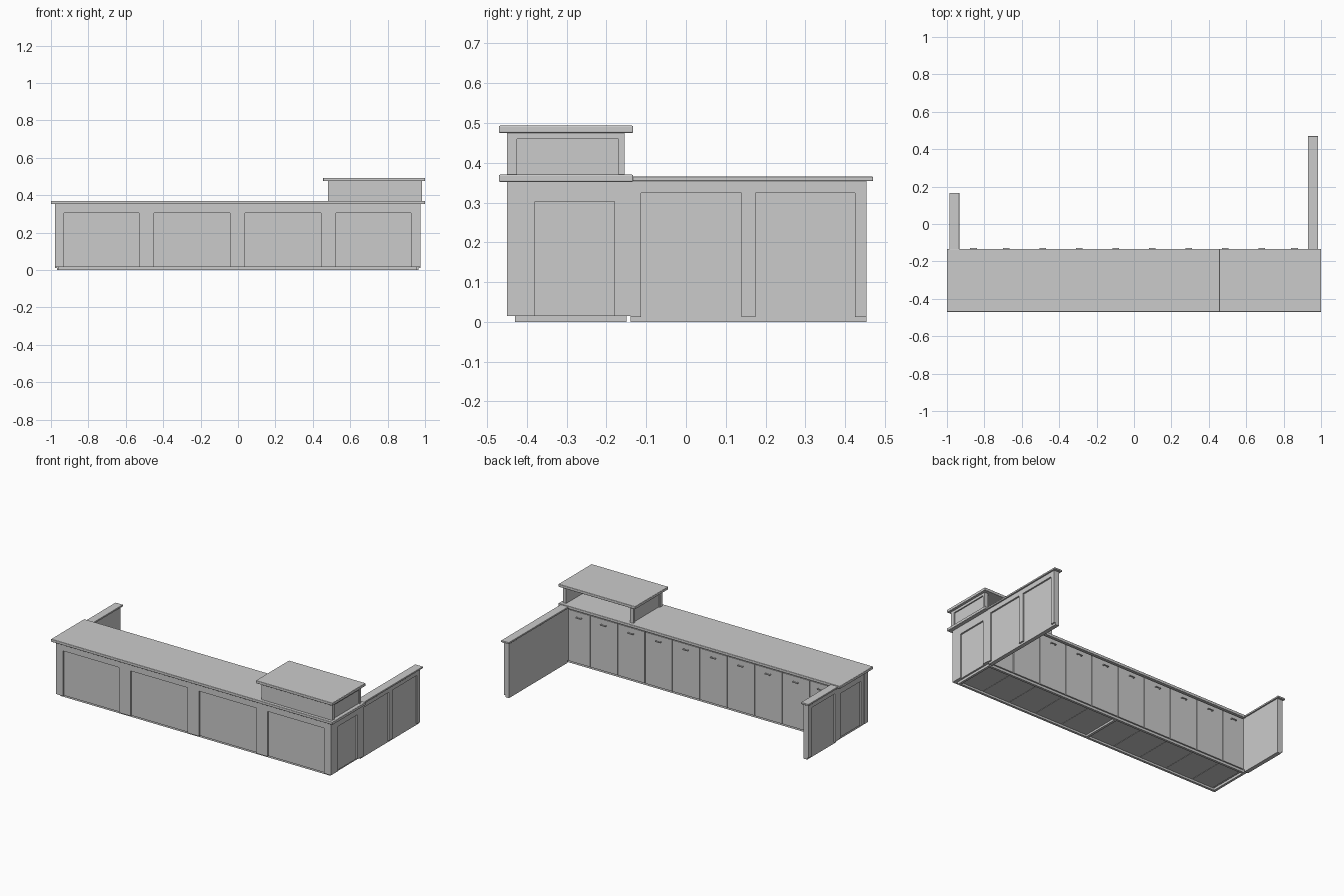
import bpy, bmesh


def boxes(name, items, bevel=0.0):
    """One object made of axis-aligned boxes (x0, x1, y0, y1, z0, z1)."""
    bm = bmesh.new()
    for x0, x1, y0, y1, z0, z1 in items:
        vs = bmesh.ops.create_cube(bm, size=1)["verts"]
        for v in vs:
            v.co = (x1 if v.co.x > 0 else x0,
                    y1 if v.co.y > 0 else y0,
                    z1 if v.co.z > 0 else z0)
    me = bpy.data.meshes.new(name)
    bm.to_mesh(me)
    bm.free()
    ob = bpy.data.objects.new(name, me)
    bpy.context.collection.objects.link(ob)
    if bevel:
        m = ob.modifiers.new("soft_edge", "BEVEL")
        m.width, m.segments = bevel, 3
    return ob


def panelled(name, axis, a0, a1, z0, z1, inner, recess, face, openings, top, base_z=None):
    """Backing board with proud stiles and a top rail around open-bottomed recesses."""
    def b(s, e, d0, d1, lo, hi):
        d0, d1 = sorted((d0, d1))
        return (s, e, d0, d1, lo, hi) if axis == "x" else (d0, d1, s, e, lo, hi)
    items = [b(a0, a1, inner, recess, z0 if base_z is None else base_z, z1)]
    items.append(b(a0, a1, recess, face, top, z1))
    edges = [a0] + [v for o in openings for v in o] + [a1]
    for s, e in zip(edges[::2], edges[1::2]):
        items.append(b(s, e, recess, face, z0, top))
    return boxes(name, items)


# main counter shell: front and two panelled ends
panelled("front_panel", "x", -0.978, 0.975, 0.015, 0.352, -0.415, -0.44, -0.45,
         [(-0.93, -0.53), (-0.45, -0.042), (0.038, 0.445), (0.525, 0.925)], 0.305)
for side, s in (("right", 1), ("left", -1)):
    panelled(side + "_end_panel", "y", -0.449, -0.14, 0.015, 0.352,
             s * 0.94, s * 0.966, s * 0.976, [(-0.38, -0.18)], 0.302)

# recessed plinth frame
boxes("plinth", [(-0.96, 0.955, -0.43, -0.415, 0, 0.015),
                 (-0.96, 0.955, -0.165, -0.15, 0, 0.015),
                 (-0.96, -0.945, -0.415, -0.165, 0, 0.015),
                 (0.94, 0.955, -0.415, -0.165, 0, 0.015),
                 (-0.008, 0.008, -0.415, -0.165, 0, 0.015)])

# cabinets, doors and pulls on the working side
cuts = [-0.935] + [round(-0.78 + 0.195 * i, 3) for i in range(9)] + [0.935]
for i, (a, b) in enumerate(zip(cuts, cuts[1:])):
    boxes(f"cabinet_{i + 1}", [(a + 0.001, b - 0.001, -0.414, -0.152, 0.012, 0.35)])
    boxes(f"door_{i + 1}", [(a + 0.002, b - 0.002, -0.152, -0.141, 0.015, 0.345)])
    c = (a + b) / 2
    boxes(f"handle_{i + 1}", [(c - 0.018, c + 0.018, -0.134, -0.128, 0.308, 0.313),
                              (c - 0.018, c - 0.013, -0.141, -0.134, 0.308, 0.313),
                              (c + 0.013, c + 0.018, -0.141, -0.134, 0.308, 0.313)])

# worktop
boxes("countertop", [(-1, 1, -0.47, -0.133, 0.352, 0.37)], 0.003)

# raised transaction box, open towards the staff side
boxes("raised_front", [(0.482, 0.985, -0.45, -0.425, 0.37, 0.475)])
panelled("raised_right_side", "y", -0.449, -0.155, 0.37, 0.475,
         0.96, 0.976, 0.984, [(-0.432, -0.17)], 0.46)
panelled("raised_left_side", "y", -0.449, -0.155, 0.37, 0.475,
         0.507, 0.491, 0.483, [(-0.432, -0.17)], 0.46)
boxes("raised_top", [(0.455, 1, -0.47, -0.133, 0.475, 0.493)], 0.003)

# side wings with cap rails
panelled("right_wing", "y", -0.14, 0.454, 0.012, 0.355, 0.94, 0.966, 0.976,
         [(-0.113, 0.14), (0.175, 0.425)], 0.324, 0)
boxes("right_wing_cap", [(0.93, 0.985, -0.135, 0.47, 0.354, 0.365)], 0.002)
panelled("left_wing", "y", -0.14, 0.152, 0.012, 0.355, -0.942, -0.968, -0.978,
         [(-0.113, 0.125)], 0.324, 0)
boxes("left_wing_cap", [(-0.987, -0.934, -0.135, 0.167, 0.354, 0.365)], 0.002)
